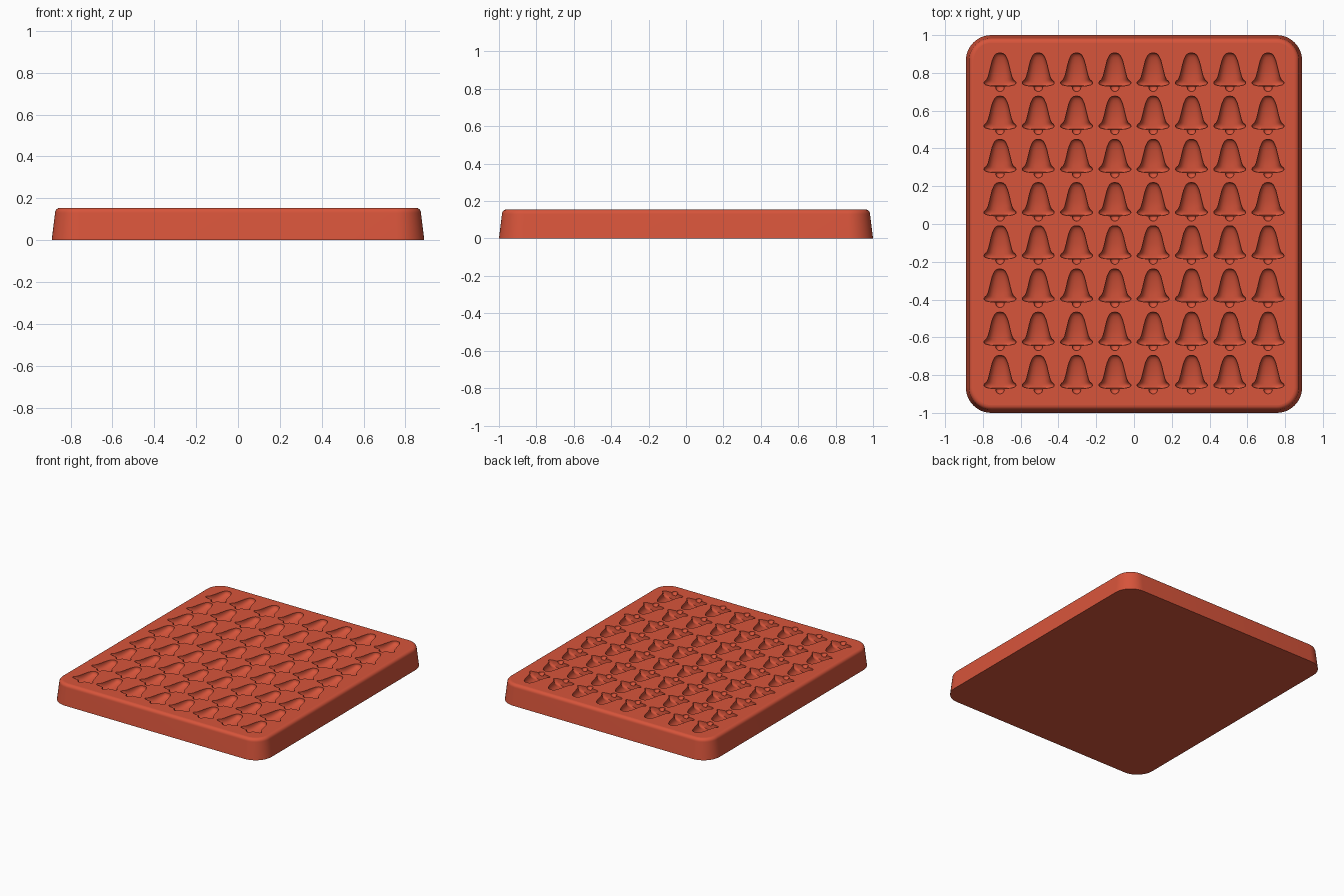
import bpy
import bmesh
from math import sin, cos, pi, radians

cube = bpy.data.objects.get("Cube")
if cube:
    bpy.data.objects.remove(cube, do_unlink=True)

TOP = 0.155

clay = bpy.data.materials.new("terracotta red")
clay.use_nodes = True
COLOUR = (0.68, 0.089, 0.043, 1)
clay.diffuse_color = COLOUR
clay.node_tree.nodes["Principled BSDF"].inputs["Base Color"].default_value = COLOUR


def loft(bm, rings):
    """Skin a list of closed rings and cap both ends."""
    rows = [[bm.verts.new(p) for p in ring] for ring in rings]
    for a, b in zip(rows, rows[1:]):
        for i in range(len(a)):
            j = (i + 1) % len(a)
            bm.faces.new((a[i], a[j], b[j], b[i]))
    bm.faces.new(rows[0][::-1])
    bm.faces.new(rows[-1])


def make_object(name, bm):
    bmesh.ops.recalc_face_normals(bm, faces=bm.faces[:])
    mesh = bpy.data.meshes.new(name)
    bm.to_mesh(mesh)
    bm.free()
    mesh.materials.append(clay)
    obj = bpy.data.objects.new(name, mesh)
    bpy.context.collection.objects.link(obj)
    return obj


def rounded_rectangle(inset, z, steps=12):
    hx, hy, r = 0.89 - inset, 1.0 - inset, 0.135 - inset
    ring = []
    for corner, (sx, sy) in enumerate(((1, 1), (-1, 1), (-1, -1), (1, -1))):
        for k in range(steps + 1):
            a = (corner + k / steps) * pi / 2
            ring.append((sx * (hx - r) + r * cos(a), sy * (hy - r) + r * sin(a), z))
    return ring


# Tapered slab with a rounded top edge
FILLET = 0.025
rings = [rounded_rectangle(0, 0)]
for k in range(7):
    a = k / 6 * pi / 2
    rings.append(rounded_rectangle(0.016 + FILLET * (1 - cos(a)),
                                   TOP - FILLET * (1 - sin(a))))
bm = bmesh.new()
loft(bm, rings)
slab = make_object("mould_tray", bm)

# Bell outline: offset along the bell, half width (crown, flare, lip, clapper)
BELL = [(.105, .006), (.102, .018), (.094, .028), (.082, .034), (.066, .041),
        (.04, .048), (.01, .055), (-.02, .063), (-.036, .071), (-.043, .08),
        (-.05, .085), (-.057, .085), (-.063, .078), (-.068, .06), (-.072, .022),
        (-.08, .023), (-.09, .019), (-.097, .01), (-.099, .004)]
SIDES = 20


def signed_power(v, e):
    return abs(v) ** e * (1 if v >= 0 else -1)


def bell_ring(cx, cy, offset, width):
    depth = min(width * 0.85, 0.05)
    ring = []
    for k in range(SIDES):
        a = (k + 0.5) * 2 * pi / SIDES
        ring.append((cx + width * signed_power(cos(a), 0.8),
                     cy + offset,
                     TOP + depth * signed_power(sin(a), 0.8)))
    return ring


# Eight by eight grid of bell cavities
bm = bmesh.new()
for row in range(8):
    for col in range(8):
        cx, cy = (col - 3.5) * 0.2027, (row - 3.5) * 0.2287
        loft(bm, [bell_ring(cx, cy, *station) for station in BELL])
cutter = make_object("bell_cutter", bm)
cutter.hide_render = True

cut = slab.modifiers.new("bell cavities", 'BOOLEAN')
cut.operation = 'DIFFERENCE'
cut.solver = 'EXACT'
cut.object = cutter
bpy.ops.object.select_all(action='DESELECT')
slab.select_set(True)
bpy.context.view_layer.objects.active = slab
bpy.ops.object.modifier_apply(modifier=cut.name)
bpy.data.objects.remove(cutter, do_unlink=True)

# Smooth walls and cavities, flat top and base
bpy.ops.object.shade_smooth_by_angle(angle=radians(35))
for face in slab.data.polygons:
    if abs(face.normal.z) > 0.999 and (face.center.z > TOP - 0.001 or face.center.z < 0.001):
        face.use_smooth = False
